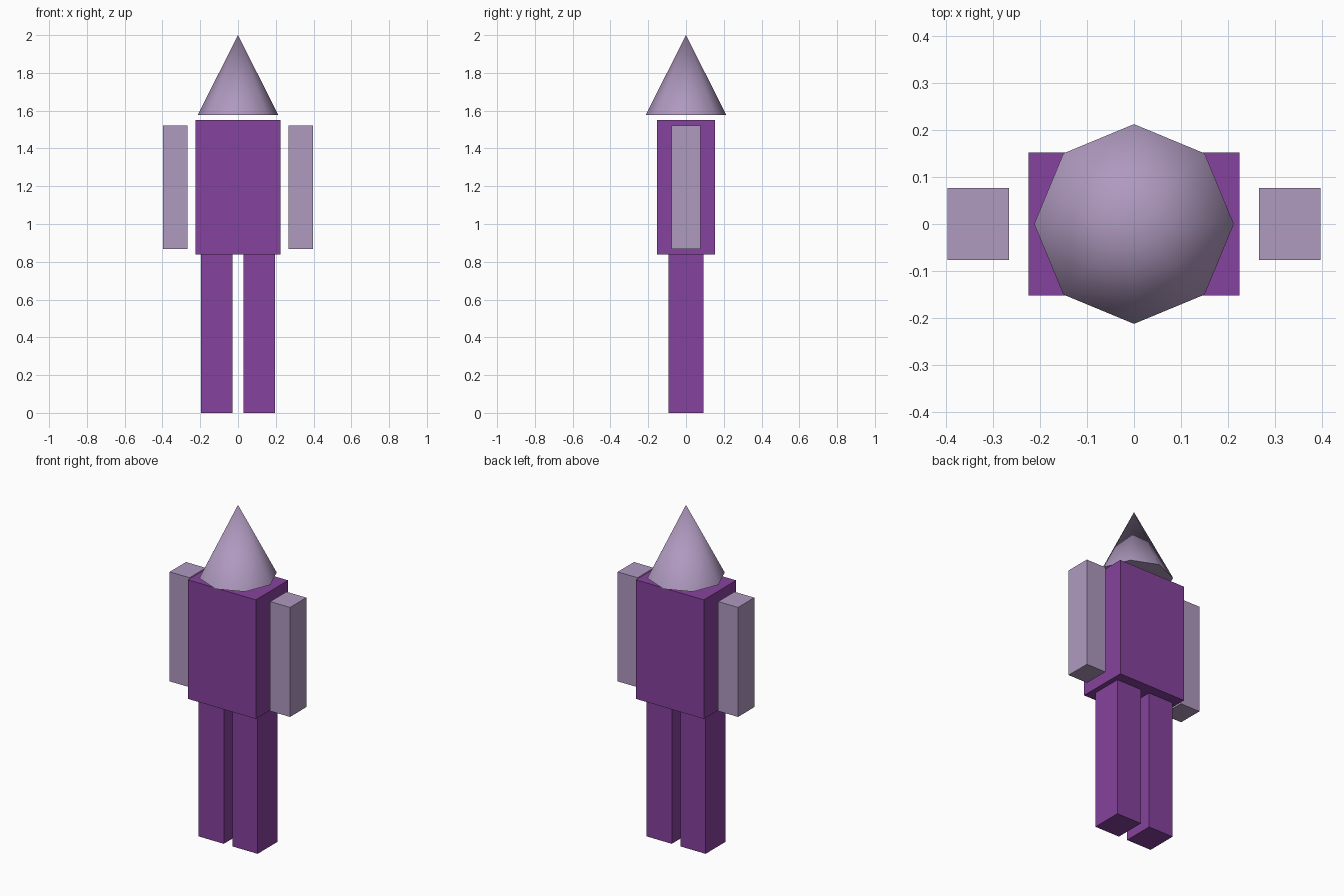
import bpy
import math

if "Cube" in bpy.data.objects:
    bpy.data.objects.remove(bpy.data.objects["Cube"])


def material(name, rgb):
    mat = bpy.data.materials.new(name)
    mat.diffuse_color = (*rgb, 1.0)
    mat.use_nodes = True
    mat.node_tree.nodes["Principled BSDF"].inputs["Base Color"].default_value = mat.diffuse_color
    return mat


purple = material("purple", (0.24, 0.055, 0.34))
lilac = material("lilac", (0.43, 0.32, 0.52))


def box(name, x, y, z, mat):
    """Box filling the given (min, max) ranges."""
    ranges = (x, y, z)
    bpy.ops.mesh.primitive_cube_add(size=1, location=[(a + b) / 2 for a, b in ranges])
    obj = bpy.context.object
    obj.name = name
    obj.scale = [b - a for a, b in ranges]
    bpy.ops.object.transform_apply(location=False, rotation=False, scale=True)
    obj.data.materials.append(mat)
    return obj


# Torso
box("torso", (-0.225, 0.225), (-0.153, 0.153), (0.838, 1.55), purple)

# Legs and arms, one of each per side
for side, s in (("left", 1), ("right", -1)):
    box(f"{side}_leg", sorted((s * 0.029, s * 0.195)), (-0.093, 0.093), (0.0, 0.838), purple)
    box(f"{side}_arm", sorted((s * 0.267, s * 0.398)), (-0.077, 0.077), (0.867, 1.522), lilac)

# Eight-sided cone head with smooth sides and a crisp base edge
base, tip = 1.578, 2.0
bpy.ops.mesh.primitive_cone_add(vertices=8, radius1=0.213, radius2=0.0,
                                depth=tip - base, location=(0, 0, (base + tip) / 2))
head = bpy.context.object
head.name = "head"
head.data.materials.append(lilac)
bpy.ops.object.shade_smooth_by_angle(angle=math.radians(60))
